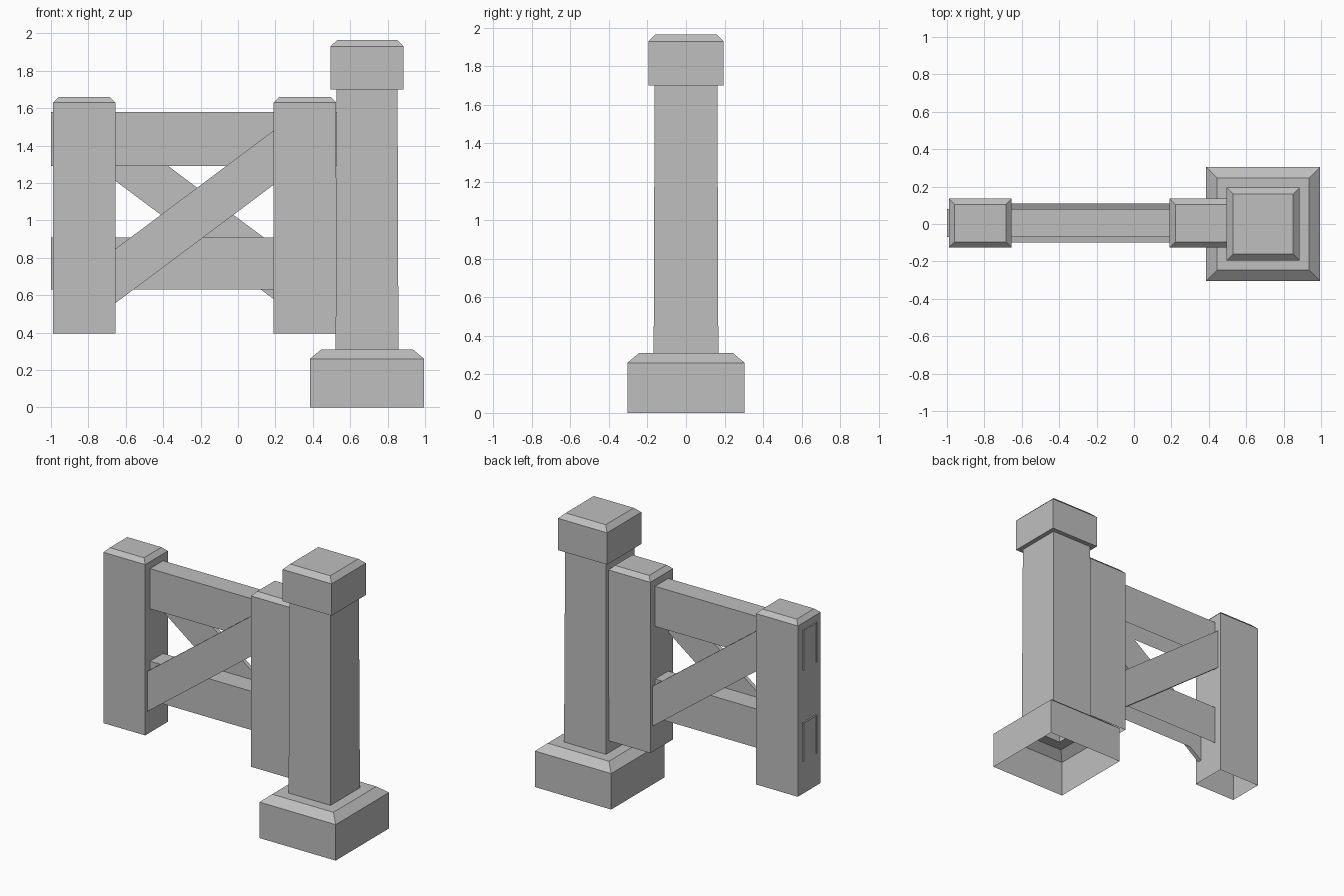
import bpy
import bmesh

default_cube = bpy.data.objects.get("Cube")
if default_cube:
    bpy.data.objects.remove(default_cube, do_unlink=True)

# Single flat colour
GREY = (0.52, 0.52, 0.52, 1.0)
grey = bpy.data.materials.new("plain grey")
grey.use_nodes = True
grey.diffuse_color = GREY
grey.node_tree.nodes["Principled BSDF"].inputs["Base Color"].default_value = GREY


def finish(name, bm):
    mesh = bpy.data.meshes.new(name)
    bm.to_mesh(mesh)
    bm.free()
    mesh.materials.append(grey)
    obj = bpy.data.objects.new(name, mesh)
    bpy.context.collection.objects.link(obj)
    return obj


def stacked_post(name, x, y, rings):
    """Rectangular rings (half width, half depth, z) bridged upward, open below."""
    bm = bmesh.new()
    corners = [(-1, -1), (1, -1), (1, 1), (-1, 1)]
    loops = [[bm.verts.new((x + sx * w, y + sy * d, z)) for sx, sy in corners]
             for w, d, z in rings]
    for low, high in zip(loops, loops[1:]):
        for i in range(4):
            j = (i + 1) % 4
            bm.faces.new((low[i], low[j], high[j], high[i]))
    bm.faces.new(loops[-1])
    return finish(name, bm)


def beam(name, x0, x1, low0, low1, height, y0, y1, hollow=False):
    """Board from x0 to x1 whose lower edge runs from low0 to low1."""
    bm = bmesh.new()
    a, b = [[bm.verts.new((x, y, z)) for y, z in
             ((y0, low), (y0, low + height), (y1, low + height), (y1, low))]
            for x, low in ((x0, low0), (x1, low1))]
    for i in range(3 if hollow else 4):
        j = (i + 1) % 4
        bm.faces.new((a[i], b[i], b[j], a[j]))
    if not hollow:
        bm.faces.new(a)
        bm.faces.new(b[::-1])
    return finish(name, bm)


# Large gate post: flared base, tapered shaft and overhanging cap
gate_profile = [(0.305, 0), (0.305, 0.26), (0.245, 0.31), (0.168, 0.31),
                (0.163, 1.70), (0.196, 1.70), (0.196, 1.93), (0.16, 1.965)]
stacked_post("gate_post", 0.69, 0, [(h, h, z) for h, z in gate_profile])

# Two chamfered fence posts
for name, x in (("outer_fence_post", -0.822), ("inner_fence_post", 0.358)):
    stacked_post(name, x, 0.005, [(0.167, 0.13, 0.395), (0.167, 0.13, 1.63),
                                  (0.137, 0.10, 1.66)])

# Horizontal rails, open underneath
for name, z, height in (("lower_rail", 0.63, 0.28), ("upper_rail", 1.29, 0.29)):
    beam(name, -1.0, 0.53, z, z, height, -0.07, 0.08, hollow=True)

# Crossed braces on either side of the rails
beam("front_brace", -0.72, 0.25, 0.51, 1.235, 0.29, -0.10, -0.07)
beam("back_brace", -0.72, 0.25, 1.26, 0.535, 0.29, 0.08, 0.11)
